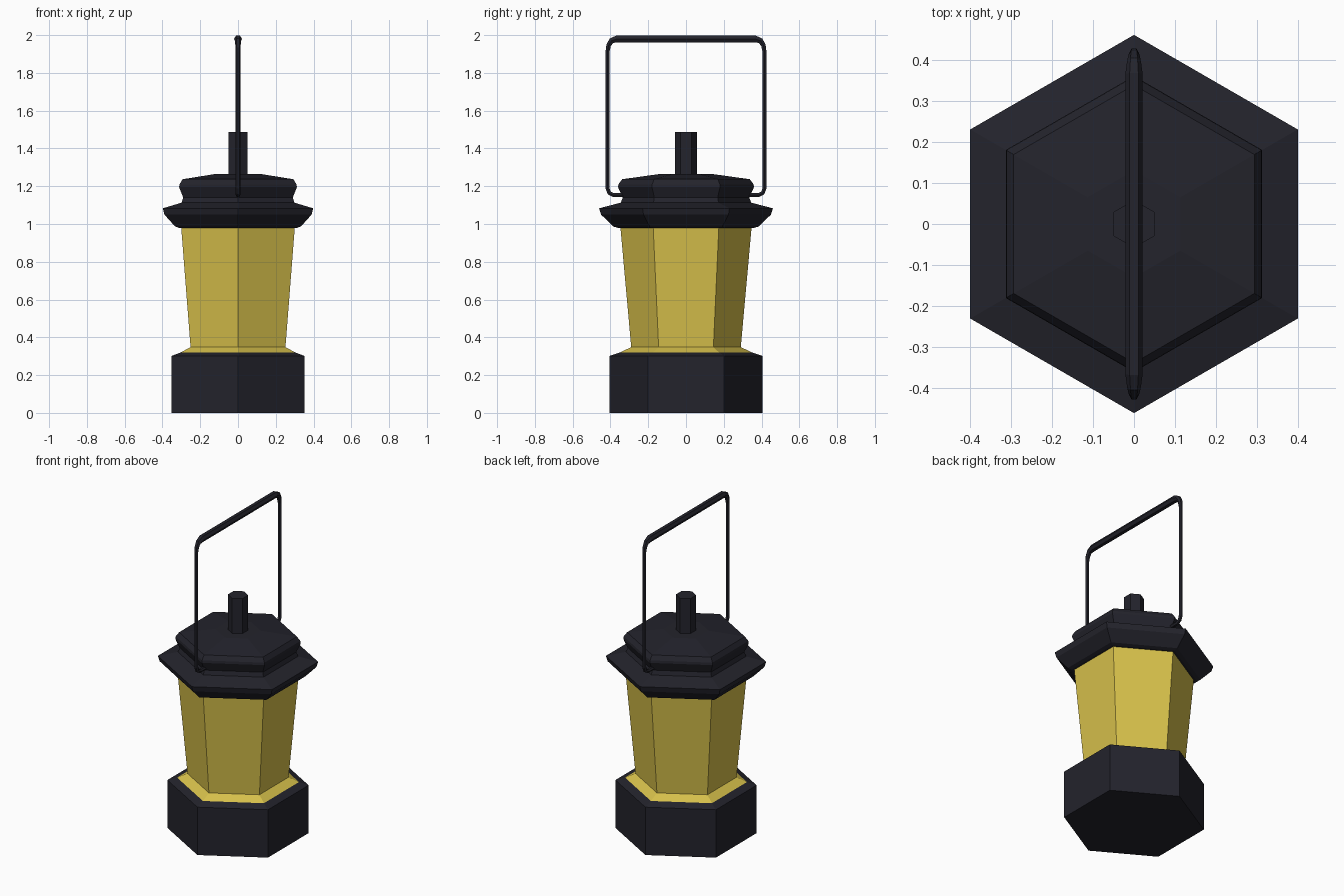
import bpy, bmesh, math

if "Cube" in bpy.data.objects:
    bpy.data.objects.remove(bpy.data.objects["Cube"])


def material(name, rgb):
    m = bpy.data.materials.new(name)
    m.diffuse_color = (*rgb, 1)
    m.use_nodes = True
    m.node_tree.nodes["Principled BSDF"].inputs["Base Color"].default_value = m.diffuse_color
    return m


dark = material("dark_metal", (0.017, 0.017, 0.025))
yellow = material("yellow_glass", (0.68, 0.53, 0.07))


def hex_lathe(name, profile, mat):
    """Closed six-sided solid from (corner radius, height) rings, corners on +-y."""
    bm = bmesh.new()
    rings = []
    for r, z in profile:
        rings.append([bm.verts.new((r * math.cos(a), r * math.sin(a), z))
                      for a in (math.radians(30 + 60 * k) for k in range(6))])
    for lo, hi in zip(rings, rings[1:]):
        for k in range(6):
            n = (k + 1) % 6
            bm.faces.new((lo[k], lo[n], hi[n], hi[k]))
    bm.faces.new(rings[0][::-1])
    bm.faces.new(rings[-1])
    bmesh.ops.recalc_face_normals(bm, faces=bm.faces)
    me = bpy.data.meshes.new(name)
    bm.to_mesh(me)
    bm.free()
    me.materials.append(mat)
    ob = bpy.data.objects.new(name, me)
    bpy.context.collection.objects.link(ob)
    return ob


# Base block with a sloped shoulder
hex_lathe("base", [(0.405, 0), (0.405, 0.302), (0.35, 0.32)], dark)

# Glass body flaring at its foot
hex_lathe("glass", [(0.35, 0.32), (0.29, 0.348), (0.347, 0.98)], yellow)

# Lid: wide brim, neck and shallow roof
hex_lathe("lid", [(0.362, 0.98), (0.385, 0.987), (0.45, 1.05), (0.46, 1.083),
                  (0.345, 1.113), (0.335, 1.14), (0.36, 1.195),
                  (0.358, 1.21), (0.338, 1.237), (0.13, 1.266)], dark)

# Post on top of the lid
hex_lathe("top_post", [(0.058, 1.24), (0.058, 1.487)], dark)

# Wire handle with a thicker grip: half path (y, z, radius), mirrored
half = [(0.32, 1.153, 0.012), (0.385, 1.153, 0.012), (0.406, 1.164, 0.012),
        (0.416, 1.19, 0.012), (0.416, 1.91, 0.012), (0.410, 1.945, 0.014),
        (0.395, 1.970, 0.017), (0.365, 1.980, 0.021)]
path = half + [(-y, z, r) for y, z, r in reversed(half)]
cu = bpy.data.curves.new("handle", "CURVE")
cu.dimensions = "3D"
cu.bevel_depth = 1.0
cu.bevel_resolution = 1
cu.use_fill_caps = True
sp = cu.splines.new("POLY")
sp.use_smooth = False
sp.points.add(len(path) - 1)
for p, (y, z, r) in zip(sp.points, path):
    p.co = (0, y, z, 1)
    p.radius = r
cu.materials.append(dark)
handle = bpy.data.objects.new("handle", cu)
bpy.context.collection.objects.link(handle)
